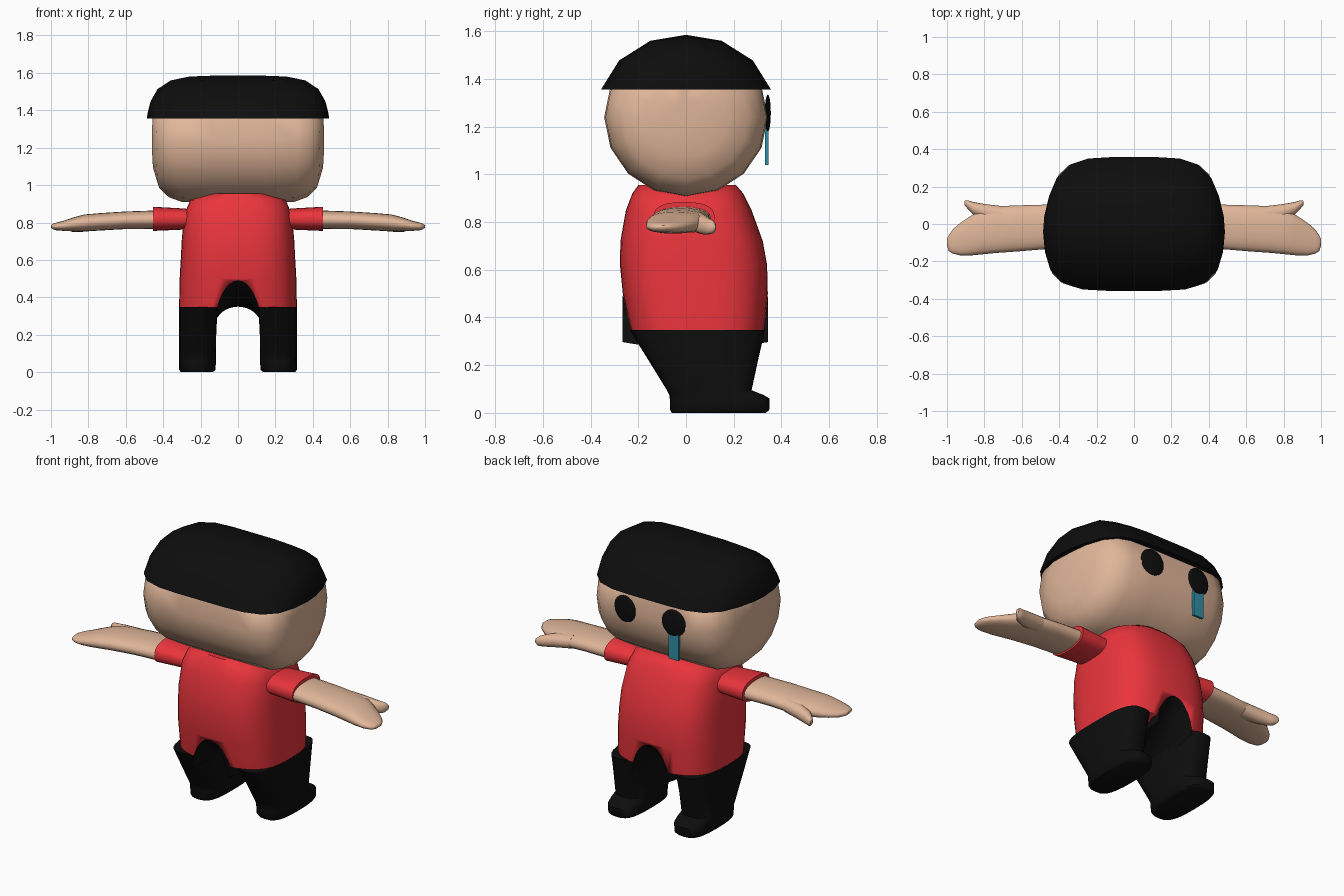
import bpy, bmesh, math
from mathutils import Vector

if "Cube" in bpy.data.objects:
    bpy.data.objects.remove(bpy.data.objects["Cube"])


def material(name, rgb):
    m = bpy.data.materials.new(name)
    m.diffuse_color = (*rgb, 1)
    m.use_nodes = True
    m.node_tree.nodes["Principled BSDF"].inputs["Base Color"].default_value = m.diffuse_color
    return m


SKIN = material("skin", (0.75, 0.47, 0.32))
RED = material("red_cloth", (0.82, 0.035, 0.045))
BLACK = material("black", (0.004, 0.004, 0.004))
BLUE = material("tear_blue", (0.03, 0.27, 0.38))


def finish(name, bm, mat, mirror=False, angle=50):
    bmesh.ops.remove_doubles(bm, verts=bm.verts, dist=1e-5)
    bmesh.ops.recalc_face_normals(bm, faces=bm.faces)
    me = bpy.data.meshes.new(name)
    bm.to_mesh(me)
    bm.free()
    ob = bpy.data.objects.new(name, me)
    bpy.context.collection.objects.link(ob)
    if mat:
        me.materials.append(mat)
    bpy.ops.object.select_all(action='DESELECT')
    ob.select_set(True)
    bpy.context.view_layer.objects.active = ob
    bpy.ops.object.shade_smooth_by_angle(angle=math.radians(angle))
    if mirror:
        ob.modifiers.new("Mirror", 'MIRROR')
    return ob


def loft(name, rings, mat, mirror=False, angle=50):
    """Skin a list of equal-length point rings and cap both ends."""
    bm = bmesh.new()
    vs = [[bm.verts.new(p) for p in r] for r in rings]
    n = len(vs[0])
    for a, b in zip(vs, vs[1:]):
        for i in range(n):
            j = (i + 1) % n
            bm.faces.new((a[i], a[j], b[j], b[i]))
    bm.faces.new(vs[0])
    bm.faces.new(vs[-1])
    return finish(name, bm, mat, mirror, angle)


def ring(axis, pos, a0, a1, b0, b1, e=2.5, n=28):
    """Superellipse spanning a0..a1, b0..b1 across the given axis."""
    pts = []
    for i in range(n):
        t = 2 * math.pi * i / n
        c, s = math.cos(t), math.sin(t)
        u = (a0 + a1) / 2 + (a1 - a0) / 2 * math.copysign(abs(c) ** (2 / e), c)
        v = (b0 + b1) / 2 + (b1 - b0) / 2 * math.copysign(abs(s) ** (2 / e), s)
        pts.append(Vector((u, v, pos) if axis == 'z' else (pos, u, v)))
    return pts


def barrel(stations, points):
    """Rings along x; each scales the (y, z) outline, narrowing towards the face."""
    full = [(-x, r) for x, r in reversed(stations)] + stations
    return [[Vector((x * (1 - 0.16 * y * r), y * r, points_z + z * r))
             for y, z, points_z in points] for x, r in full]


# Head: sideways barrel with rounded ends, flattened under the hair
N = 16
outline = [(0.343 * math.cos(2 * math.pi * i / N), 0.335 * math.sin(2 * math.pi * i / N), 1.24)
           for i in range(N)]
ends = [(0.14, 1), (0.30, 0.985), (0.37, 0.91), (0.42, 0.77), (0.448, 0.5), (0.456, 0.2)]
head = barrel(ends, outline)
for r in head:
    for p in r:
        p.z = min(p.z, 1.40)
loft("head", head, SKIN)

# Hair: wider half barrel cap
cap = [(0.357, 0), (0.28, 0.123), (0.15, 0.205), (0, 0.23),
       (-0.15, 0.205), (-0.28, 0.123), (-0.357, 0)]
cap = [(y, z, 1.355) for y, z in cap]
loft("hair", barrel([(0.14, 1), (0.26, 0.98), (0.36, 0.89), (0.43, 0.69),
                     (0.465, 0.42), (0.483, 0.12)], cap), BLACK, angle=60)

# Shirt: lofted torso with an arch cut out of the bottom
torso = [(0.345, 0.315, -0.235, 0.33), (0.50, 0.312, -0.265, 0.343), (0.62, 0.305, -0.277, 0.34),
         (0.72, 0.30, -0.275, 0.322), (0.85, 0.285, -0.252, 0.275),
         (0.92, 0.255, -0.225, 0.24), (0.955, 0.17, -0.20, 0.21)]
shirt = loft("shirt", [ring('z', z, -x, x, y0, y1, 3, 40) for z, x, y0, y1 in torso], RED)
bm = bmesh.new()
rows = []
for y in (-0.6, 0.6):
    rows.append([bm.verts.new((0.12 * math.cos(2 * math.pi * i / 32), y,
                               0.25 + 0.24 * math.sin(2 * math.pi * i / 32))) for i in range(32)])
for i in range(32):
    j = (i + 1) % 32
    bm.faces.new((rows[0][i], rows[0][j], rows[1][j], rows[1][i]))
bm.faces.new(rows[0])
bm.faces.new(rows[1])
cutter = finish("arch_cutter", bm, RED)
cutter.hide_render = True
cutter.hide_viewport = True
cut = shirt.modifiers.new("Arch", 'BOOLEAN')
cut.operation = 'DIFFERENCE'
cut.solver = 'EXACT'
cut.object = cutter

# Trouser crotch: saddle surface rising to the arch at front and back
bm = bmesh.new()
grid = []
for j in range(13):
    t = -1 + j / 6
    zc = 0.35 + 0.14 * t * t
    grid.append([bm.verts.new((0.12 * math.cos(math.pi * i / 16), 0.039 + 0.305 * t,
                               0.25 + (zc - 0.25) * math.sin(math.pi * i / 16)))
                 for i in range(17)])
for a, b in zip(grid, grid[1:]):
    for i in range(16):
        # leave the sides below the hem to the legs
        if max(a[i].co.z, a[i + 1].co.z) > 0.30:
            bm.faces.new((a[i], a[i + 1], b[i + 1], b[i]))
bmesh.ops.delete(bm, geom=[v for v in bm.verts if not v.link_faces], context='VERTS')
finish("trouser_crotch", bm, BLACK)

# Legs with feet pointing to +y
leg = [(0.0, 0.135, 0.305, -0.06, 0.335), (0.012, 0.12, 0.315, -0.066, 0.349),
       (0.06, 0.118, 0.316, -0.068, 0.35), (0.075, 0.118, 0.316, -0.07, 0.325),
       (0.095, 0.118, 0.316, -0.08, 0.275), (0.22, 0.116, 0.316, -0.157, 0.302),
       (0.347, 0.108, 0.316, -0.236, 0.331)]
loft("leg", [ring('z', z, x0, x1, y0, y1, 3) for z, x0, x1, y0, y1 in leg], BLACK, True)

# Sleeves
loft("sleeve", [ring('x', 0.20, -0.12, 0.105, 0.765, 0.865),
                ring('x', 0.29, -0.125, 0.11, 0.762, 0.875),
                ring('x', 0.455, -0.137, 0.12, 0.755, 0.884)], RED, True)

# Arms with flat mitten hands
arm = [(0.42, -0.13, 0.105, 0.765, 0.865), (0.60, -0.145, 0.10, 0.765, 0.859),
       (0.74, -0.155, 0.095, 0.757, 0.85), (0.82, -0.163, 0.075, 0.752, 0.843),
       (0.87, -0.168, 0.045, 0.752, 0.83), (0.93, -0.168, 0.005, 0.755, 0.81),
       (0.97, -0.158, -0.03, 0.758, 0.80), (0.99, -0.145, -0.06, 0.764, 0.793),
       (1.0, -0.115, -0.08, 0.773, 0.785)]
loft("arm", [ring('x', *a, 2.3, 20) for a in arm], SKIN, True)

# Thumbs
thumb = [(0.70, -0.01, 0.095, 0.765, 0.845), (0.80, 0.02, 0.107, 0.752, 0.832),
         (0.86, 0.05, 0.118, 0.747, 0.818), (0.89, 0.082, 0.127, 0.75, 0.808),
         (0.905, 0.10, 0.124, 0.765, 0.795)]
loft("thumb", [ring('x', *t, 2.1, 14) for t in thumb], SKIN, True)

# Eyes: flattened discs on the +y side
bm = bmesh.new()
bmesh.ops.create_uvsphere(bm, u_segments=24, v_segments=12, radius=1)
for v in bm.verts:
    x, y, z = v.co
    v.co = (0.16 + 0.074 * x, 0.343 + 0.011 * y - 0.006 * x, 1.257 + 0.078 * z)
finish("eye", bm, BLACK, True)

# Tear strip under one eye
bm = bmesh.new()
bmesh.ops.create_cube(bm, size=1)
for v in bm.verts:
    v.co = Vector((v.co.x * 0.066 - 0.16, v.co.y * 0.014 + 0.338, v.co.z * 0.18 + 1.13))
finish("tear", bm, BLUE, angle=30)
